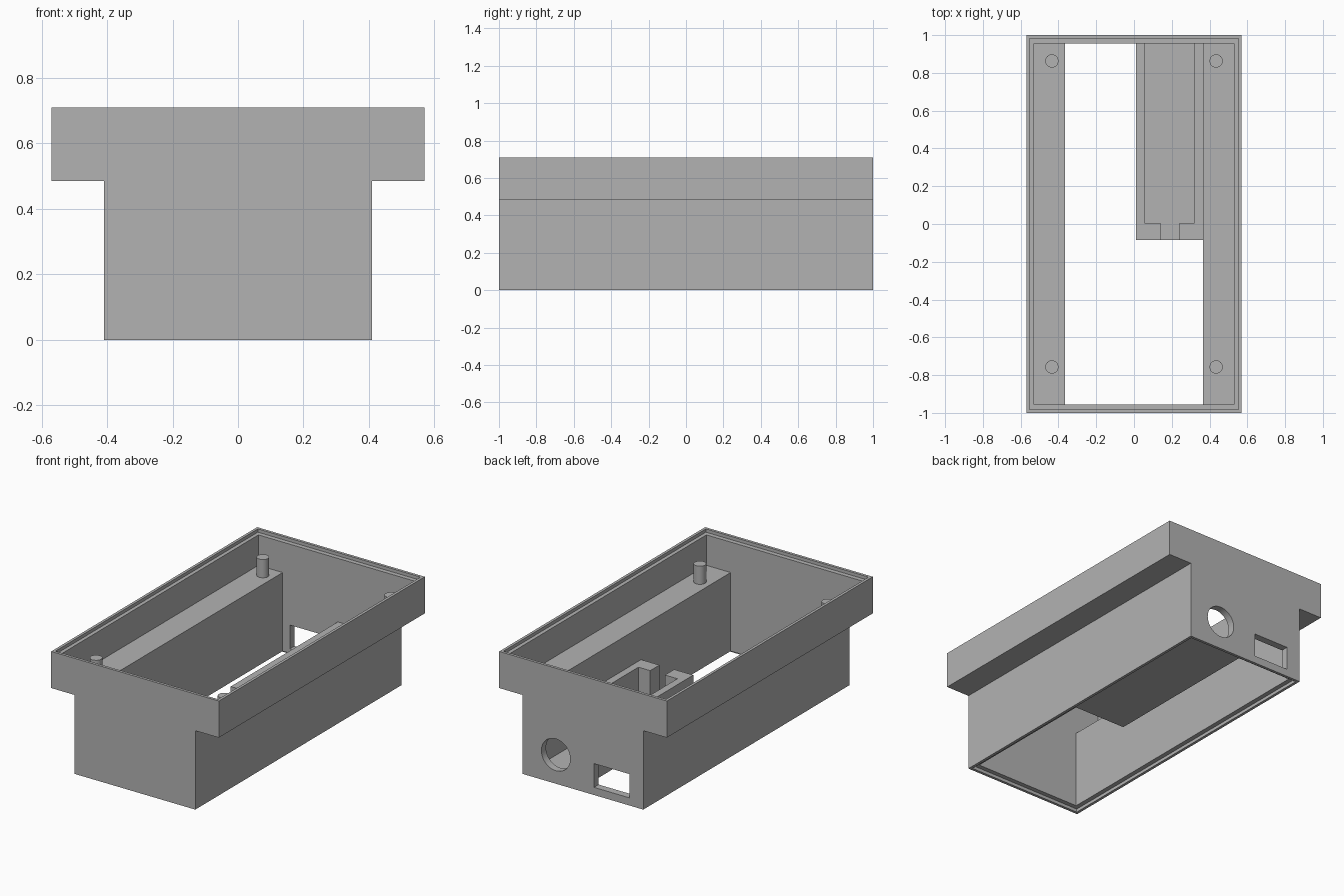
import bpy
import bmesh
from mathutils import Matrix, Vector

if "Cube" in bpy.data.objects:
    bpy.data.objects.remove(bpy.data.objects["Cube"], do_unlink=True)

# Single grey plastic
grey = bpy.data.materials.new("grey_plastic")
grey.use_nodes = True
grey.diffuse_color = (0.45, 0.45, 0.45, 1)
grey.node_tree.nodes["Principled BSDF"].inputs["Base Color"].default_value = grey.diffuse_color


def finish(name, bm):
    bmesh.ops.recalc_face_normals(bm, faces=bm.faces)
    mesh = bpy.data.meshes.new(name)
    bm.to_mesh(mesh)
    bm.free()
    mesh.materials.append(grey)
    obj = bpy.data.objects.new(name, mesh)
    bpy.context.collection.objects.link(obj)
    return obj


def box(name, x, y, z):
    """Box from (min, max) ranges."""
    bm = bmesh.new()
    bmesh.ops.create_cube(bm, size=1)
    for v in bm.verts:
        v.co = Vector([r[0] if c < 0 else r[1] for c, r in zip(v.co, (x, y, z))])
    return finish(name, bm)


def cylinder(name, centre, radius, depth, axis="Z"):
    bm = bmesh.new()
    turn = Matrix.Rotation(1.570796, 4, "X") if axis == "Y" else Matrix()
    bmesh.ops.create_cone(bm, cap_ends=True, segments=48, radius1=radius, radius2=radius,
                          depth=depth, matrix=Matrix.Translation(centre) @ turn)
    return finish(name, bm)


def cut(target, cutter):
    cutter.hide_render = True
    mod = target.modifiers.new("cut", "BOOLEAN")
    mod.operation = "DIFFERENCE"
    mod.solver = "EXACT"
    mod.object = cutter
    bpy.context.view_layer.objects.active = target
    bpy.ops.object.modifier_apply(modifier=mod.name)
    bpy.data.objects.remove(cutter, do_unlink=True)


def smooth(obj):
    bpy.ops.object.select_all(action="DESELECT")
    obj.select_set(True)
    bpy.context.view_layer.objects.active = obj
    bpy.ops.object.shade_smooth_by_angle(angle=0.52)


def sym(v):
    return (-v, v)


WIDE, NARROW, TOP, STEP = 0.57, 0.41, 0.71, 0.485
WALL, LIP, LIP_DEPTH = 0.045, 0.017, 0.02
LEDGE, TRAY_TOP = 0.503, 0.3

# Housing: T-shaped profile extruded front to back
bm = bmesh.new()
half = [(NARROW, 0), (NARROW, STEP), (WIDE, STEP), (WIDE, TOP)]
outline = half + [(-x, z) for x, z in reversed(half)]
face = bm.faces.new([bm.verts.new((x, -1, z)) for x, z in outline])
ext = bmesh.ops.extrude_face_region(bm, geom=[face])
moved = [g for g in ext["geom"] if isinstance(g, bmesh.types.BMVert)]
bmesh.ops.translate(bm, verts=moved, vec=(0, 2, 0))
housing = finish("housing", bm)

# Upper and lower cavities
inner_y = sym(1 - WALL)
cut(housing, box("upper_cavity", sym(WIDE - WALL + 0.005), inner_y, (LEDGE, 1)))
cut(housing, box("lower_cavity", sym(NARROW - WALL), inner_y, (-0.1, 0.6)))

# Stepped lid seats around the top and bottom openings
cut(housing, box("top_seat", sym(WIDE - LIP), sym(1 - LIP), (TOP - LIP_DEPTH, 1)))
cut(housing, box("bottom_seat", sym(NARROW - LIP), sym(1 - LIP), (-0.1, LIP_DEPTH)))

# Round and rectangular openings in the back wall
cut(housing, cylinder("round_port", (0.185, 1, 0.178), 0.098, 0.3, "Y"))
cut(housing, box("square_port", (-0.315, -0.075), (0.8, 1.2), (0.047, 0.193)))
smooth(housing)

# Open tray on the inside, with a slot through its front wall
tray = box("tray", (0.01, 0.37), (-0.085, 0.96), (LIP_DEPTH, TRAY_TOP))
cut(tray, box("tray_cavity", (0.055, 0.32), (0.005, 1.2), (0.065, 1)))
cut(tray, box("tray_slot", (0.14, 0.24), (-0.2, 0.1), (0.065, 1)))

# Locating posts on the ledges
for side, x in (("right", -0.435), ("left", 0.435)):
    for end, y in (("front", -0.757), ("back", 0.863)):
        smooth(cylinder(f"{end}_{side}_post", (x, y, 0.555), 0.035, 0.12))
